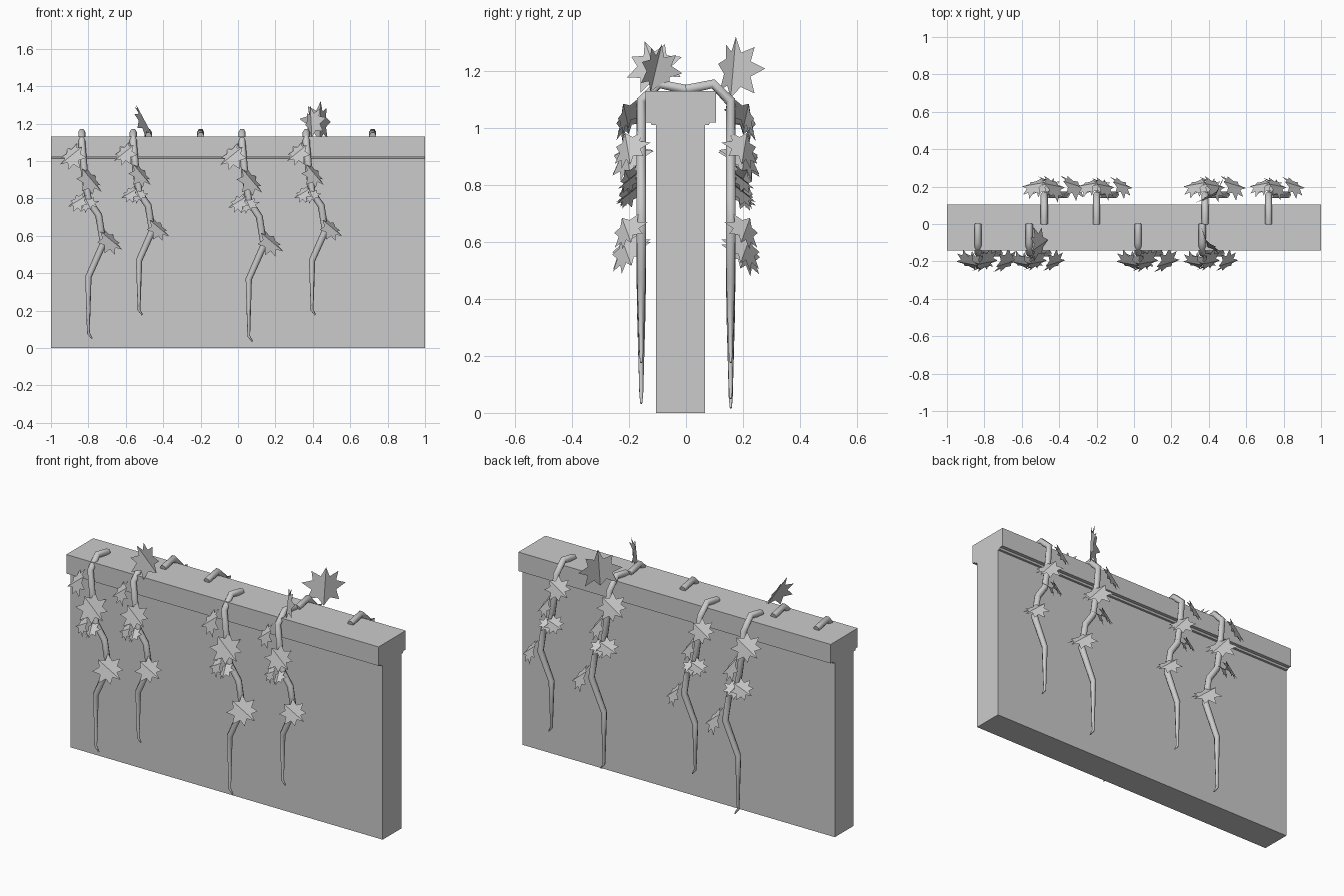
import bpy
from mathutils import Vector

if "Cube" in bpy.data.objects:
    bpy.data.objects.remove(bpy.data.objects["Cube"])

TOP = 1.15  # height where the vines bend over the coping


def mesh_object(name, verts, faces):
    me = bpy.data.meshes.new(name)
    me.from_pydata([tuple(v) for v in verts], [], faces)
    me.update()
    ob = bpy.data.objects.new(name, me)
    bpy.context.collection.objects.link(ob)
    return ob


def extrude_x(name, profile):
    n = len(profile)
    verts = [(x, y, z) for x in (-1, 1) for y, z in profile]
    faces = [(i, (i + 1) % n, n + (i + 1) % n, n + i) for i in range(n)]
    faces = [f[::-1] for f in faces]
    faces += [tuple(range(n)), tuple(range(2 * n - 1, n - 1, -1))]
    return mesh_object(name, verts, [f[::-1] for f in faces])


# Wall with overhanging coping, as one profile
extrude_x("wall", [(-0.105, 0), (0.067, 0), (0.067, 1.01), (0.08, 1.01), (0.085, 1.02),
                   (0.105, 1.02), (0.105, 1.13), (-0.142, 1.13), (-0.142, 1.02),
                   (-0.125, 1.02), (-0.12, 1.01), (-0.105, 1.01)])

# Half outline of a pointed ivy leaf, from tip to base
HALF = [(0, 1.0), (0.2, 0.55), (0.6, 0.75), (0.52, 0.32), (0.98, 0.15),
        (0.55, -0.12), (0.72, -0.6), (0.28, -0.45), (0, -0.8)]


def leaf(name, centre, normal, tip, radius, side):
    """Leaf folded along its midrib; side = 1 front, -1 back of the wall."""
    n = Vector(normal).normalized()
    t = Vector(tip)
    t = (t - n * t.dot(n)).normalized()
    r = t.cross(n)
    verts, faces = [], []
    for s in (1, -1):
        base = len(verts)
        for a, b in HALF:
            p = Vector(centre) + radius * (r * a * s + t * b + n * (0.12 - 0.35 * a))
            verts.append((p.x, p.y * side, p.z))
        # fan from the midrib centre
        c = Vector(centre) + n * 0.12 * radius
        verts.append((c.x, c.y * side, c.z))
        mid = len(verts) - 1
        for i in range(len(HALF) - 1):
            f = (mid, base + i + 1, base + i)
            faces.append(f if s * side > 0 else f[::-1])
    return mesh_object(name, verts, faces)


# Vine path: x offset, y, z, thickness
PATH = [(0, 0.0, 1.135, 1), (0, -0.095, 1.155, 1), (0, -0.157, 1.09, 1),
        (0.015, -0.157, 0.93, 1), (0.035, -0.157, 0.79, 1), (0.09, -0.157, 0.71, 1),
        (0.115, -0.157, 0.56, 1), (0.035, -0.157, 0.38, 0.9),
        (0.035, -0.157, 0.08, 0.4), (0.055, -0.157, 0.05, 0.2)]

# Leaves on each vine: centre, normal, tip direction, radius
LEAVES = [((-0.045, -0.205, 1.03), (-0.5, -0.75, 0.45), (-0.8, 0, -0.5), 0.085),
          ((0.04, -0.2, 0.9), (0.65, -0.6, 0.45), (0.7, 0, -0.6), 0.092),
          ((-0.015, -0.2, 0.785), (-0.5, -0.7, 0.5), (-0.9, 0, -0.3), 0.065),
          ((0.035, -0.195, 0.77), (-0.4, -0.65, 0.65), (0.3, -0.5, -0.6), 0.06),
          ((0.145, -0.205, 0.575), (0.6, -0.6, 0.5), (0.9, 0, -0.4), 0.088)]


def vine(name, x, side, s):
    def fit(z):
        return TOP + (z - TOP) * s if z < 1.1 else z
    cu = bpy.data.curves.new(name, 'CURVE')
    cu.dimensions = '3D'
    cu.bevel_depth = 0.019
    cu.bevel_resolution = 1
    cu.use_fill_caps = True
    sp = cu.splines.new('POLY')
    sp.points.add(len(PATH) - 1)
    for p, (dx, y, z, r) in zip(sp.points, PATH):
        p.co = (x + dx * s, y * side, fit(z), 1)
        p.radius = r
    ob = bpy.data.objects.new(name, cu)
    bpy.context.collection.objects.link(ob)
    for i, ((dx, y, z), n, t, r) in enumerate(LEAVES):
        leaf(f"{name}_leaf_{i + 1}", (x + dx * s, y, fit(z)), n, t, r * s, side)


# Vines hanging over the front and back
for i, (x, s) in enumerate([(-0.835, 1.0), (-0.56, 0.885), (0.022, 1.015), (0.365, 0.885)]):
    vine(f"front_vine_{i + 1}", x, 1, s)
for i, (x, s) in enumerate([(-0.48, 1.03), (-0.2, 0.885), (0.38, 1.0), (0.72, 0.885)]):
    vine(f"back_vine_{i + 1}", x, -1, s)

# Upright leaves on top of the coping
leaf("top_leaf_1", (-0.51, -0.11, 1.21), (0.85, -0.15, 0.4), (-0.3, -0.3, 0.8), 0.105, 1)
leaf("top_leaf_2", (0.40, -0.10, 1.2), (-0.78, -0.6, 0.1), (-0.1, 0.2, 1), 0.095, 1)
leaf("top_leaf_3", (0.43, -0.175, 1.2), (0.7, 0.7, 0.05), (0, -0.1, 1), 0.12, -1)
